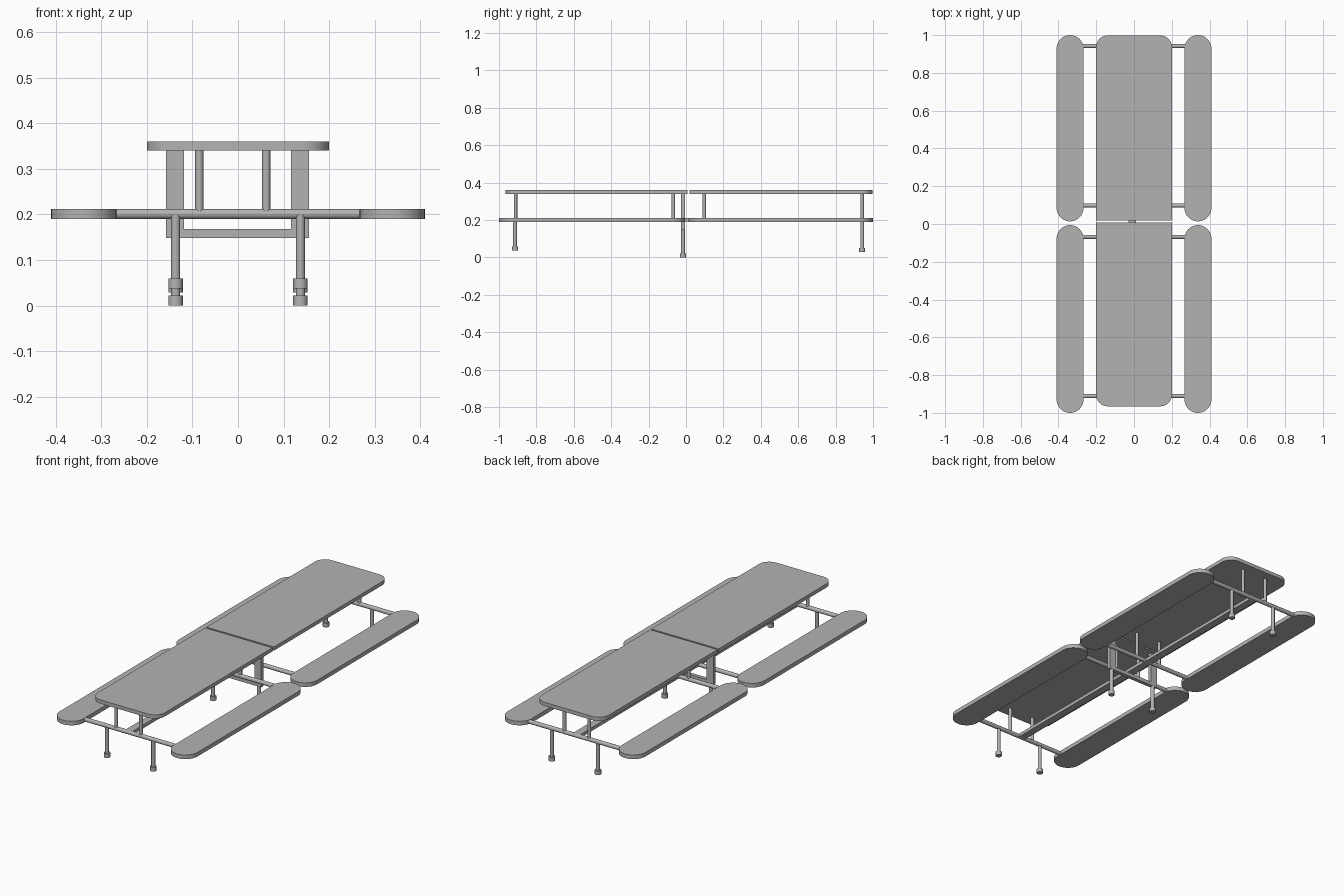
import bpy, bmesh, math

if "Cube" in bpy.data.objects:
    bpy.data.objects.remove(bpy.data.objects["Cube"])

grey = bpy.data.materials.new("grey")
grey.diffuse_color = (0.45, 0.45, 0.45, 1)
grey.use_nodes = True
grey.node_tree.nodes["Principled BSDF"].inputs["Base Color"].default_value = grey.diffuse_color


def make(name, bm, smooth=True):
    bmesh.ops.recalc_face_normals(bm, faces=bm.faces)
    me = bpy.data.meshes.new(name)
    bm.to_mesh(me)
    bm.free()
    me.materials.append(grey)
    ob = bpy.data.objects.new(name, me)
    bpy.context.collection.objects.link(ob)
    if smooth:
        bpy.context.view_layer.objects.active = ob
        ob.select_set(True)
        bpy.ops.object.shade_smooth_by_angle(angle=math.radians(35))
        ob.select_set(False)
    return ob


def slab(name, x0, x1, y0, y1, z0, z1, r_front, r_back):
    """Board with rounded front and back corners."""
    pts = []
    corners = [(x0, y0, 1, 1, r_front, 180), (x1, y0, -1, 1, r_front, 270),
               (x1, y1, -1, -1, r_back, 0), (x0, y1, 1, -1, r_back, 90)]
    for x, y, sx, sy, r, a0 in corners:
        if r == 0:
            pts.append((x, y))
            continue
        for i in range(11):
            a = math.radians(a0 + 9 * i)
            pts.append((x + sx * r + r * math.cos(a), y + sy * r + r * math.sin(a)))
    bm = bmesh.new()
    face = bm.faces.new([bm.verts.new((x, y, z0)) for x, y in pts])
    ext = bmesh.ops.extrude_face_region(bm, geom=[face])
    top = [v for v in ext["geom"] if isinstance(v, bmesh.types.BMVert)]
    bmesh.ops.translate(bm, verts=top, vec=(0, 0, z1 - z0))
    return make(name, bm)


def tube(name, x, y, z, r, length, axis="Z"):
    """Cylinder centred at a point."""
    bm = bmesh.new()
    bmesh.ops.create_cone(bm, cap_ends=True, segments=20, radius1=r, radius2=r, depth=length)
    ob = make(name, bm)
    ob.location = (x, y, z)
    if axis == "X":
        ob.rotation_euler = (0, math.pi / 2, 0)
    return ob


def leg(name, x, y, top, bottom):
    tube(name, x, y, (top + bottom) / 2, 0.010, top - bottom - 0.002)
    tube(name + "_foot", x, y, bottom + 0.011, 0.016, 0.022)


# Table tops
slab("front_table_top", -0.2, 0.2, -0.965, 0.008, 0.34, 0.36, 0.06, 0)
slab("back_table_top", -0.2, 0.2, 0.018, 0.998, 0.34, 0.36, 0, 0.06)

# Benches on both sides
for side, s in (("left", -1), ("right", 1)):
    xa, xb = sorted((s * 0.267, s * 0.41))
    slab(f"front_{side}_bench", xa, xb, -1.0, -0.006, 0.19, 0.212, 0.0714, 0.0714)
    slab(f"back_{side}_bench", xa, xb, 0.014, 1.0, 0.19, 0.212, 0.0714, 0.0714)

# Cross bars with table uprights
for i, y in enumerate((-0.911, -0.068, 0.098, 0.942)):
    tube(f"cross_bar_{i}", 0, y, 0.201, 0.011, 0.56, "X")
    for x in (-0.085, 0.062):
        tube(f"table_upright_{i}", x, y, 0.272, 0.009, 0.14)

# Spine beam joining the cross bars
slab("spine_beam", -0.03, 0.01, -0.911, 0.942, 0.192, 0.21, 0, 0)

# Legs
for x in (-0.137, 0.137):
    leg("front_leg", x, -0.914, 0.2, 0.037)
    leg("middle_leg", x, -0.016, 0.16, 0.0)
    leg("back_leg", x, 0.942, 0.2, 0.029)

# U-shaped centre frame: one profile extruded along y
bm = bmesh.new()
outline = [(-0.158, 0.148), (0.156, 0.148), (0.156, 0.34), (0.116, 0.34),
           (0.116, 0.168), (-0.118, 0.168), (-0.118, 0.34), (-0.158, 0.34)]
f = bm.faces.new([bm.verts.new((x, -0.026, z)) for x, z in outline])
ext = bmesh.ops.extrude_face_region(bm, geom=[f])
bmesh.ops.translate(bm, vec=(0, 0.02, 0),
                    verts=[v for v in ext["geom"] if isinstance(v, bmesh.types.BMVert)])
make("centre_frame", bm, smooth=False)
